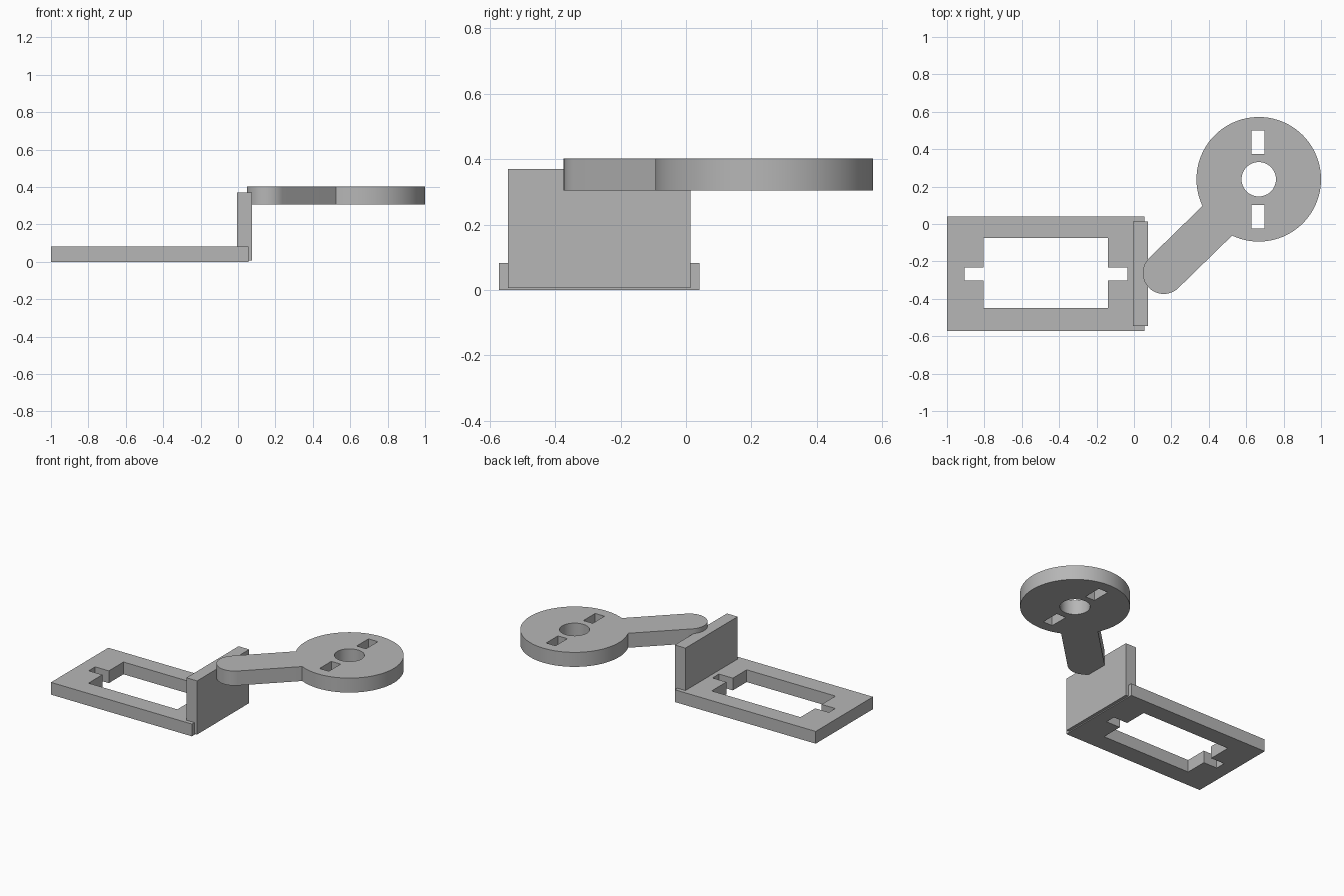
import bpy, bmesh, math

if "Cube" in bpy.data.objects:
    bpy.data.objects.remove(bpy.data.objects["Cube"], do_unlink=True)

# Single grey material
GREY = (0.47, 0.47, 0.47, 1)
grey = bpy.data.materials.new("plain grey")
grey.use_nodes = True
grey.diffuse_color = GREY
grey.node_tree.nodes["Principled BSDF"].inputs["Base Color"].default_value = GREY


def rect(x0, x1, y0, y1):
    return [(x0, y0), (x1, y0), (x1, y1), (x0, y1)]


def arc(center, radius, start, end, steps):
    angles = [math.radians(start + (end - start) * i / steps) for i in range(steps + 1)]
    return [(center[0] + radius * math.cos(a), center[1] + radius * math.sin(a)) for a in angles]


def slab(name, loops, z0, z1):
    """Fill an outline (with holes) and extrude it upwards."""
    bm = bmesh.new()
    for loop in loops:
        verts = [bm.verts.new((x, y, z0)) for x, y in loop]
        for a, b in zip(verts, verts[1:] + verts[:1]):
            bm.edges.new((a, b))
    bmesh.ops.triangle_fill(bm, edges=bm.edges[:], use_beauty=True, use_dissolve=False)
    top = bmesh.ops.extrude_face_region(bm, geom=bm.faces[:], use_keep_orig=True)
    moved = [g for g in top["geom"] if isinstance(g, bmesh.types.BMVert)]
    bmesh.ops.translate(bm, verts=moved, vec=(0, 0, z1 - z0))
    bmesh.ops.recalc_face_normals(bm, faces=bm.faces[:])
    mesh = bpy.data.meshes.new(name)
    bm.to_mesh(mesh)
    bm.free()
    mesh.materials.append(grey)
    obj = bpy.data.objects.new(name, mesh)
    bpy.context.collection.objects.link(obj)
    return obj


# Base frame: rectangular window with a notch at each end
window = [(-0.805, -0.449), (-0.14, -0.449), (-0.14, -0.301), (-0.036, -0.301),
          (-0.036, -0.232), (-0.14, -0.232), (-0.14, -0.075), (-0.805, -0.075),
          (-0.805, -0.232), (-0.907, -0.232), (-0.907, -0.301), (-0.805, -0.301)]
slab("base_frame", [rect(-1, 0.055, -0.572, 0.041), window], 0, 0.083)

# Upright plate
slab("upright_plate", [rect(-0.005, 0.075, -0.545, 0.013)], 0.007, 0.37)

# Disc with diagonal arm, bore and two slots
hub, radius = (0.667, 0.239), 0.333
tip, tip_radius = (0.159, -0.262), 0.112
neck = math.degrees(math.asin(tip_radius / radius))
outline = arc(hub, radius, 225 + neck - 360, 225 - neck, 80)
outline += arc(tip, tip_radius, 135, 315, 32)
bore = arc(hub, 0.092, 0, 360, 48)[:-1]
slots = [rect(0.627, 0.697, y, y + 0.126) for y in (-0.024, 0.374)]
disc = slab("disc_and_arm", [outline, bore] + slots, 0.305, 0.403)

bpy.context.view_layer.objects.active = disc
disc.select_set(True)
bpy.ops.object.shade_smooth_by_angle(angle=math.radians(30))
